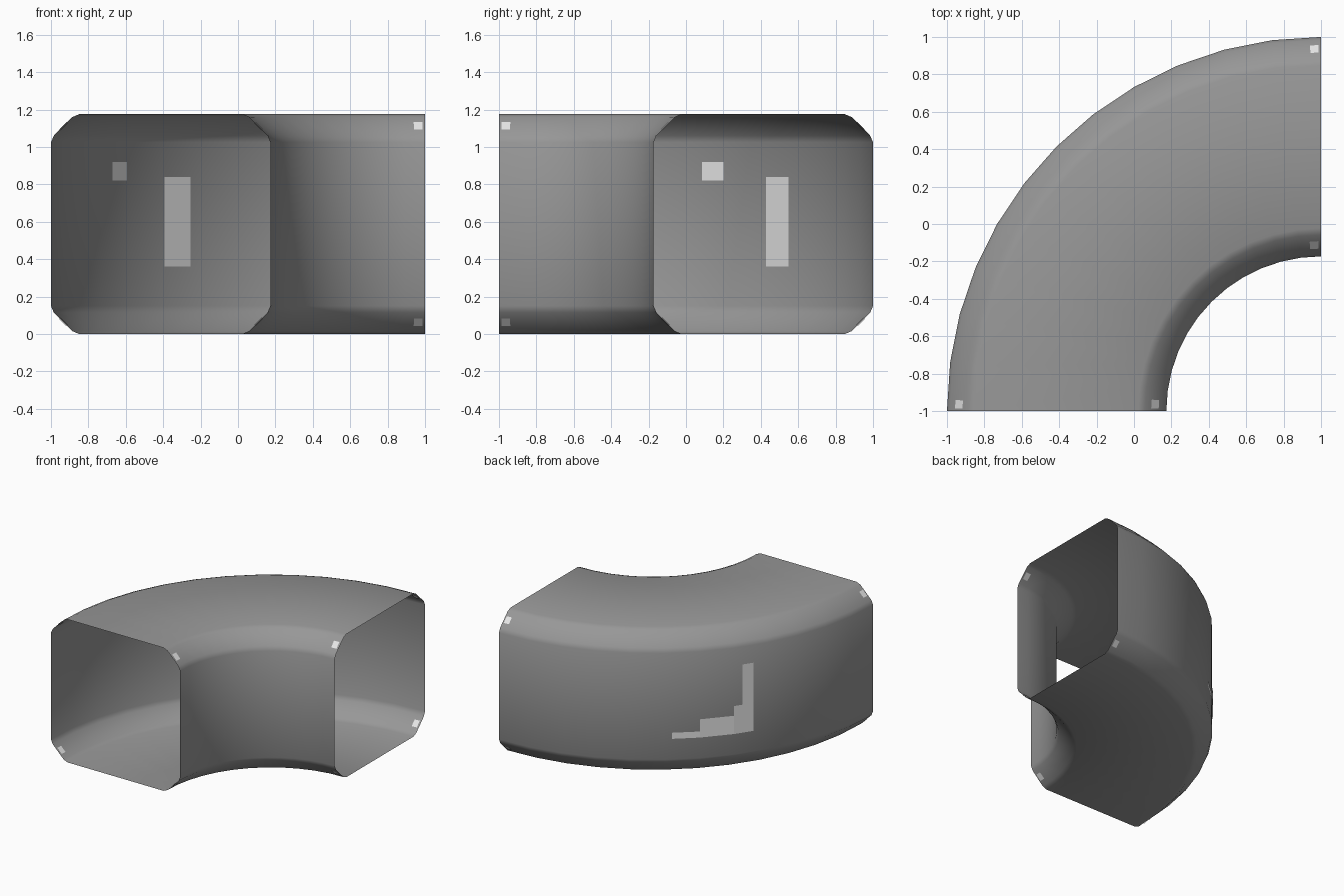
import bpy, bmesh, math

if "Cube" in bpy.data.objects:
    bpy.data.objects.remove(bpy.data.objects["Cube"])

STEPS = 12
STEP = 90 / STEPS
R_IN, R_OUT, H = 0.827, 2.0, 1.175


def material(name, v):
    m = bpy.data.materials.new(name)
    m.diffuse_color = (v, v, v, 1)
    m.use_nodes = True
    m.node_tree.nodes["Principled BSDF"].inputs["Base Color"].default_value = m.diffuse_color
    return m


duct_grey = material("duct grey", 0.31)
pale_grey = material("pale grey", 0.80)


def pos(deg, r, z):
    """Point on the faceted bend, whose centre is the corner (1, -1)."""
    mid = (min(int(deg / STEP + 1e-6), STEPS - 1) + 0.5) * STEP
    r *= math.cos(math.radians(STEP / 2)) / math.cos(math.radians(deg - mid))
    a = math.radians(deg)
    return (1 - r * math.cos(a), -1 + r * math.sin(a), z)


def finish(name, bm, mat):
    me = bpy.data.meshes.new(name)
    bm.to_mesh(me)
    bm.free()
    me.materials.append(mat)
    ob = bpy.data.objects.new(name, me)
    bpy.context.collection.objects.link(ob)
    return ob


# Softened chamfered-square cross-section (radius, height)
corner = [(0, .15), (.015, .115), (.115, .015), (.15, 0)]
profile = [(R_IN + u, v) for u, v in corner]
profile += [(R_OUT - u, v) for u, v in reversed(corner)]
profile += [(R_OUT - u, H - v) for u, v in corner]
profile += [(R_IN + u, H - v) for u, v in reversed(corner)]

# Open-ended duct elbow, swept through a quarter turn
bm = bmesh.new()
rings = [[bm.verts.new(pos(i * STEP, r, z)) for r, z in profile]
         for i in range(STEPS + 1)]
n = len(profile)
for a, b in zip(rings, rings[1:]):
    for j in range(n):
        k = (j + 1) % n
        bm.faces.new((a[j], a[k], b[k], b[j]))
bmesh.ops.recalc_face_normals(bm, faces=bm.faces)
duct = finish("duct_elbow", bm, duct_grey)
# make sure the outer side is the front side
probe = max(duct.data.polygons, key=lambda p: p.center.z)
if probe.normal.z < 0:
    duct.data.flip_normals()
bpy.context.view_layer.objects.active = duct
duct.select_set(True)
bpy.ops.object.shade_smooth_by_angle(angle=math.radians(35))


def add_patch(bm, a0, a1, p, q):
    """Thin painted patch between two profile points and two angles."""
    vs = [bm.verts.new(pos(a, r, z))
          for a, (r, z) in ((a0, p), (a1, p), (a1, q), (a0, q))]
    bm.faces.new(vs)


# Pale label patches on the outer wall, outside then inside
bm = bmesh.new()
for a0, a1, off, z0, z1 in ((33, 35.5, .004, .32, .88),
                            (35.5, 37.5, .004, .32, .55),
                            (37.5, 45, .004, .32, .47),
                            (45, 51, .004, .32, .37),
                            (45.7, 51, -.004, .36, .84),
                            (33, 37, -.004, .82, .92)):
    r = R_OUT + off
    add_patch(bm, a0, a1, (r, z0), (r, z1))
finish("wall_label", bm, pale_grey)

# Pale joint marks on the four chamfers at both open ends
bm = bmesh.new()
for side in (0, 1):
    for top in (0, 1):
        for off in (-.003, .003):
            pts = []
            for t in (.045, .085):
                u, v = t + off, .13 - t + off
                pts.append((R_OUT - u if side else R_IN + u,
                            H - v if top else v))
            w = math.degrees(.045 / pts[0][0])
            add_patch(bm, w * .3, w * 1.3, *pts)
            add_patch(bm, 90 - w * 1.3, 90 - w * .3, *pts)
finish("joint_marks", bm, pale_grey)
